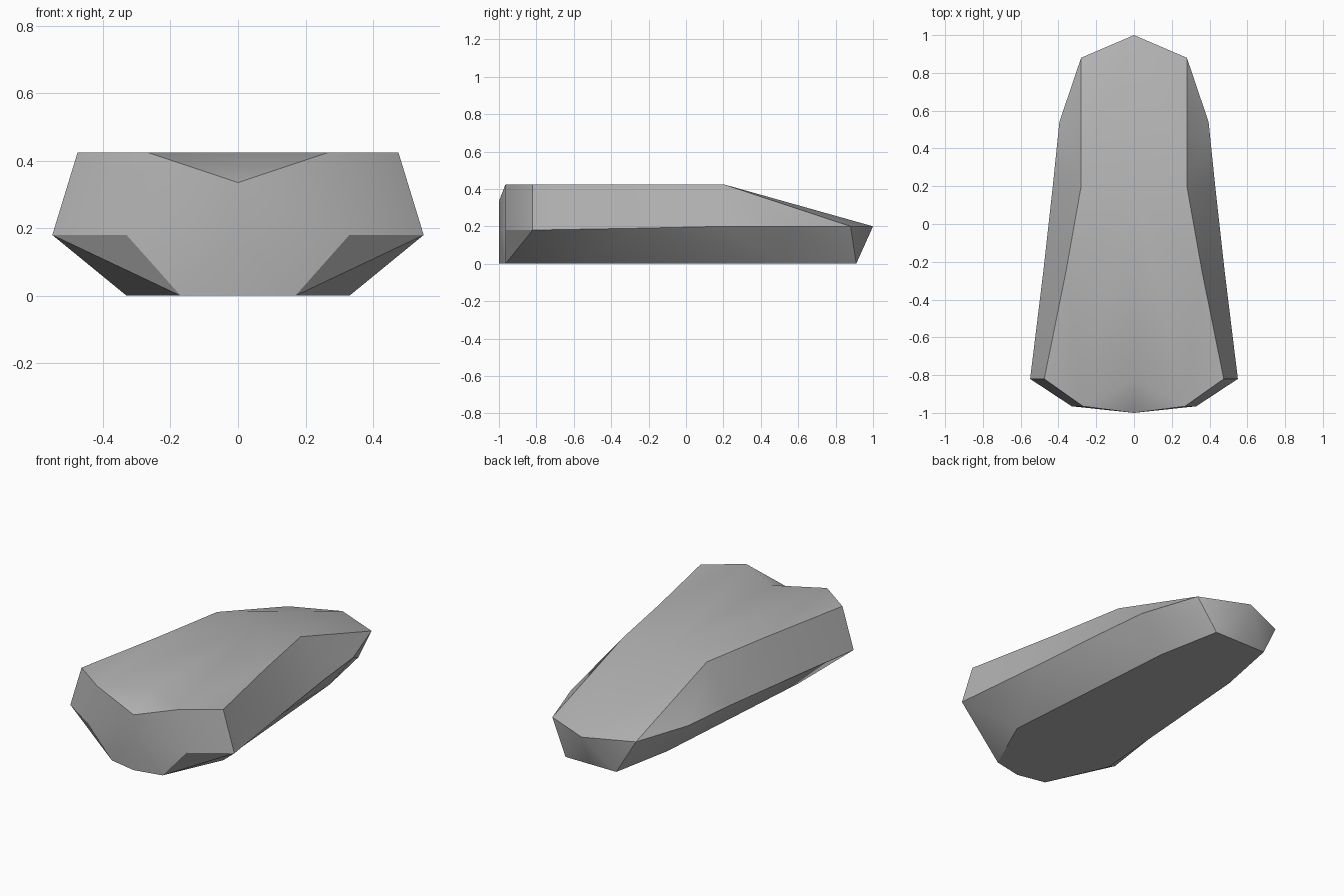
import bpy
import bmesh
import math

cube = bpy.data.objects.get("Cube")
if cube:
    bpy.data.objects.remove(cube)

# One grey for the whole hull
grey = bpy.data.materials.new("plain grey")
grey.use_nodes = True
colour = (0.45, 0.45, 0.45, 1)
grey.diffuse_color = colour
grey.node_tree.nodes["Principled BSDF"].inputs["Base Color"].default_value = colour

bm = bmesh.new()


def line(*points):
    return [bm.verts.new(p) for p in points]


# Left half outlines, each running from front to back
deck = line((.27, -.965, .425), (.475, -.82, .425), (.36, -.25, .425),
            (.28, .2, .425), (.28, .88, .2))
waist = line((.33, -.965, .18), (.55, -.82, .18), (.48, -.25, .19),
             (.43, .2, .2), (.395, .54, .2))
keel = line((.17, -.965, 0), (.33, -.61, 0), (.245, .525, 0), (.17, .91, 0))

# Points on the centre line
notch, ridge_front, ridge_back, tip = line((0, -1, .335), (0, -.82, .425), (0, .2, .425), (0, 1, .2))
bow, bow_foot, stern_foot = line((0, -1, .18), (0, -1, 0), (0, .91, 0))

front = [(notch, deck[0], waist[0], bow), (bow, waist[0], keel[0], bow_foot),
         (deck[0], deck[1], waist[1], waist[0]),
         (waist[0], waist[1], keel[0]), (waist[1], keel[1], keel[0])]
upper_side = [(deck[i], deck[i + 1], waist[i + 1], waist[i]) for i in (1, 2)]
upper_side += [(deck[3], waist[4], waist[3]), (deck[3], deck[4], waist[4])]
lower_side = [(waist[1], waist[2], keel[1]), (waist[2], keel[2], keel[1]),
              (waist[2], waist[3], keel[2]), (waist[3], waist[4], keel[2]),
              (waist[4], deck[4], keel[3]), (waist[4], keel[3], keel[2])]
top = [(notch, deck[0], ridge_front), (ridge_front, *deck[:4], ridge_back),
       (ridge_back, deck[3], tip), (deck[3], deck[4], tip)]
stern = [(deck[4], tip, keel[3]), (tip, stern_foot, keel[3])]
bottom = [(bow_foot, *keel, stern_foot)]
for face in front + upper_side + lower_side + top + stern + bottom:
    bm.faces.new(face)

# Mirror to the other half and weld the centre line
bmesh.ops.mirror(bm, geom=bm.verts[:] + bm.edges[:] + bm.faces[:], axis='X', merge_dist=.001)
bmesh.ops.remove_doubles(bm, verts=bm.verts[:], dist=.001)
bmesh.ops.recalc_face_normals(bm, faces=bm.faces[:])

mesh = bpy.data.meshes.new("hull")
bm.to_mesh(mesh)
bm.free()
mesh.materials.append(grey)
hull = bpy.data.objects.new("hull", mesh)
bpy.context.collection.objects.link(hull)

# Soft shading across gentle folds, crisp at the hard edges
bpy.ops.object.select_all(action='DESELECT')
hull.select_set(True)
bpy.context.view_layer.objects.active = hull
bpy.ops.object.shade_smooth_by_angle(angle=math.radians(30))
